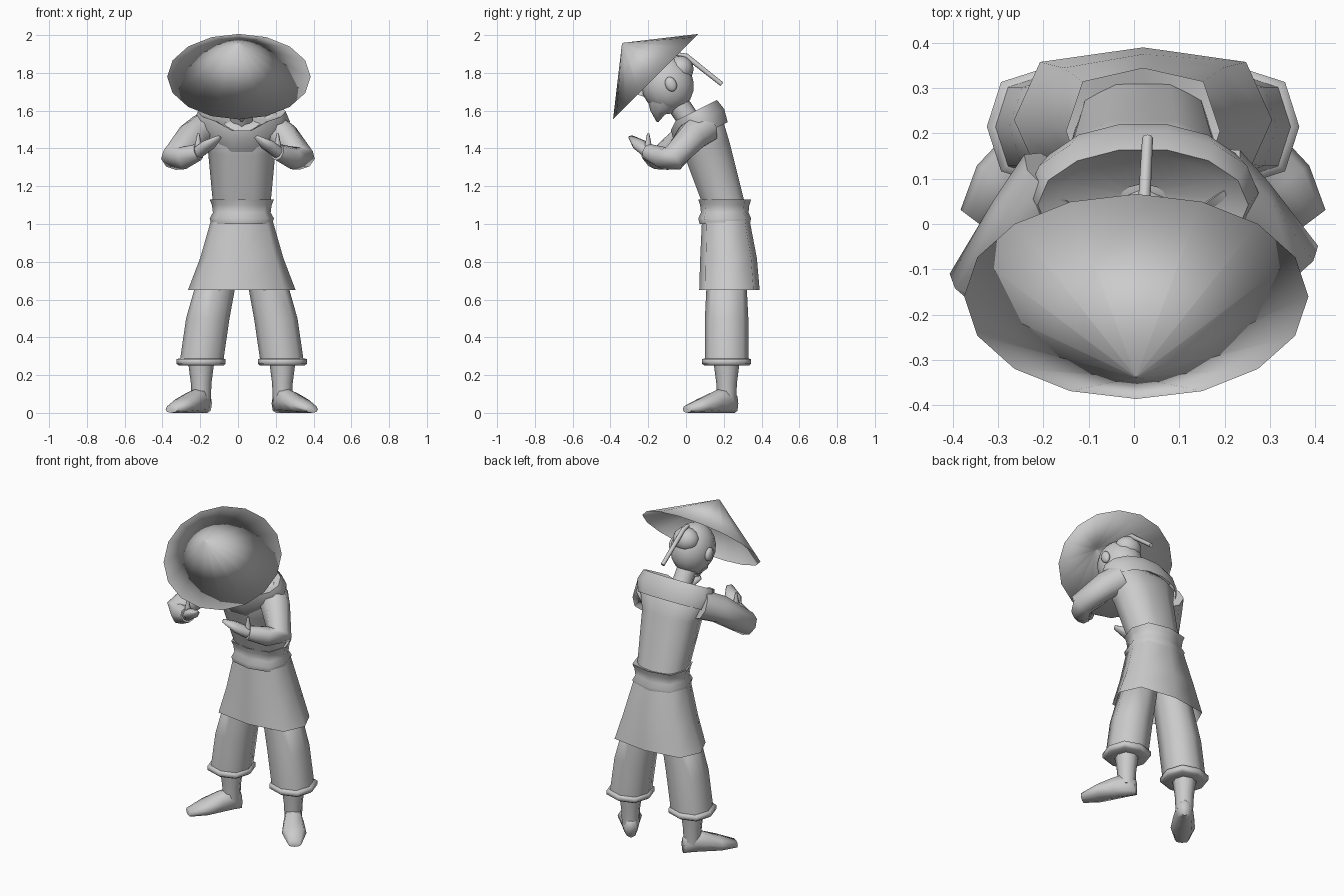
import bpy, bmesh, math
from mathutils import Vector

cube = bpy.data.objects.get("Cube")
if cube:
    bpy.data.objects.remove(cube, do_unlink=True)

COLOUR = (.6, .6, .6, 1)
grey = bpy.data.materials.new("plain_grey")
grey.use_nodes = True
grey.diffuse_color = COLOUR
grey.node_tree.nodes["Principled BSDF"].inputs["Base Color"].default_value = COLOUR

MID = .02             # the body stands slightly off centre
UP = Vector((0, 0, 1))
ACROSS = Vector((1, 0, 0))
LEAN = Vector((0, -.5, 1)).normalized()


def finish(name, mesh_builder, smooth=80):
    """Turn a bmesh into a smooth shaded grey object."""
    bmesh.ops.recalc_face_normals(mesh_builder, faces=mesh_builder.faces)
    mesh = bpy.data.meshes.new(name)
    mesh_builder.to_mesh(mesh)
    mesh_builder.free()
    mesh.materials.append(grey)
    part = bpy.data.objects.new(name, mesh)
    bpy.context.collection.objects.link(part)
    bpy.ops.object.select_all(action='DESELECT')
    bpy.context.view_layer.objects.active = part
    part.select_set(True)
    bpy.ops.object.shade_smooth_by_angle(angle=math.radians(smooth))
    return part


def squared(value, power):
    """Push a sine or cosine outwards for boxier cross-sections."""
    return math.copysign(abs(value) ** power, value)


def skin(name, points, sizes, axis=None, across=ACROSS, sides=8, power=1, capped=True, smooth=80):
    """Skin rings along a path; each size is the pair of ring radii."""
    points = [Vector(point) for point in points]
    builder = bmesh.new()
    rings = []
    for index, (point, size) in enumerate(zip(points, sizes)):
        before = points[max(index - 1, 0)]
        after = points[min(index + 1, len(points) - 1)]
        normal = (axis or after - before).normalized()
        wide = (across - normal * across.dot(normal)).normalized() * size[0]
        deep = normal.cross(wide.normalized()) * size[1]
        ring = []
        for side in range(sides):
            angle = math.tau * side / sides
            ring.append(builder.verts.new(
                point + wide * squared(math.cos(angle), power)
                + deep * squared(math.sin(angle), power)))
        rings.append(ring)
    for lower, upper in zip(rings, rings[1:]):
        for side in range(sides):
            following = (side + 1) % sides
            builder.faces.new((lower[side], lower[following], upper[following], upper[side]))
    if capped:
        builder.faces.new(rings[0])
        builder.faces.new(rings[-1])
    return finish(name, builder, smooth)


def tube(name, points, radii, **options):
    """Round tube along a path."""
    return skin(name, points, [(radius, radius) for radius in radii], **options)


def stack(name, base, axis, size, profile, **options):
    """Scaled rings along a straight axis; profile holds (height, scale)."""
    base = Vector(base)
    points = [base + axis * height for height, scale in profile]
    sizes = [(size[0] * scale, size[1] * scale) for height, scale in profile]
    return skin(name, points, sizes, axis=axis, **options)


def ball(name, centre, radii, tilt=0):
    builder = bmesh.new()
    bmesh.ops.create_uvsphere(builder, u_segments=14, v_segments=10, radius=1)
    part = finish(name, builder)
    part.location, part.scale, part.rotation_euler.x = centre, radii, tilt


# Torso, leaning forwards from the waist and widening to the shoulders
waist, chest, yoke, shoulders = [(MID, depth, height) for depth, height in (
    (.21, 1.08), (.11, 1.4), (.08, 1.5), (.06, 1.56))]
skin("torso", (waist, chest, yoke, shoulders),
     ((.15, .11), (.18, .13), (.22, .13), (.19, .1)), sides=10, power=.8)

# Wide cowl collar, drooping to a point in front
collar = stack("collar", shoulders, LEAN, (.25, .15),
               ((-.09, .92), (-.02, 1.02), (.04, .93), (.02, .75), (0, .2)),
               sides=14, capped=False)
for vertex in collar.data.vertices:
    if vertex.co.y < .02:
        vertex.co.z -= max(0, .07 - abs(vertex.co.x - MID) * .6)

# Sash and flared tunic skirt
stack("sash", (MID, .205, 1), UP, (.17, .14),
      ((0, .95), (.03, 1), (.06, .9), (.1, .93), (.13, 1), (.11, .6)),
      power=.7, capped=False)
skin("tunic_skirt", ((MID, .23, .65), (MID, .225, .82), (MID, .21, 1.03)),
     ((.285, .16), (.22, .15), (.16, .125)), axis=UP, power=.65, capped=False)

# Neck, head and face
tube("neck", ((MID, .05, 1.5), (MID, -.06, 1.66)), (.06, .06))
ball("head", (MID, -.1, 1.74), (.125, .14, .15), tilt=.4)
ball("hair_crown", (MID, -.03, 1.82), (.08, .07, .07))
tube("jaw", ((MID, -.1, 1.7), (MID, -.13, 1.62), (MID, -.15, 1.59), (MID, -.15, 1.54)),
     (.11, .08, .04, .005))
tube("nose", ((MID, -.22, 1.74), (MID, -.24, 1.68)), (.01, .02))
tube("hair_queue", ((MID, -.05, 1.9), (MID, 0, 1.89), (.03, .19, 1.74)), (.01, .014, .012))

# Conical hat, tipped forwards over the face, with a hollow underside
stack("straw_hat", (.005, -.16, 1.78), Vector((0, -1, 1)).normalized(), (.38, .32),
      ((.24, .01), (0, 1), (.25, .01)), sides=16, smooth=180)

for side, name in ((1, "left_"), (-1, "right_")):
    ball(name + "ear", (MID + side * .125, -.08, 1.74), (.02, .03, .04), tilt=.4)

    # Sleeve with a bent elbow; the right elbow sits further forwards
    shoulder = Vector((side * .17, .1, 1.51))
    elbow = Vector((side * .34, -.1 + side * .03, 1.345))
    wrist = Vector((side * .21, -.2, 1.38))
    fingertips = Vector((side * .1, -.29, 1.46))
    tube(name + "sleeve",
         (shoulder, shoulder.lerp(elbow, .4) + UP * .02, elbow,
          elbow.lerp(wrist, .4) - UP * .01, wrist),
         (.09, .085, .07, .06, .045), across=UP)

    # Flat hand and thumb
    skin(name + "hand", (wrist, wrist.lerp(fingertips, .5), fingertips),
         ((.035, .035), (.03, .05), (.01, .02)), across=UP)
    tube(name + "thumb", (wrist, wrist + UP * .1), (.025, .006))

    # Trouser leg with a rolled cuff
    hip, knee, shin = [Vector((MID + side * out, .215, height))
                       for out, height in ((.11, .8), (.18, .5), (.215, .26))]
    tube(name + "trouser_leg", (hip, knee, shin), (.1, .115, .115), axis=UP, power=.8)
    stack(name + "cuff", shin, UP, (.13, .13),
          ((.03, .8), (.025, 1), (0, 1), (-.01, .9), (-.01, .5)), power=.8, capped=False)

    # Ankle and outward-turned shoe
    heel = shin * 1
    heel.z = .06
    tube(name + "ankle", (heel, heel + UP * .1, shin), (.05, .055, .068), axis=UP)
    forwards = Vector((side * .6, -.8, 0))
    shoe = ((-.055, .03, .05), (0, .05, .07), (.07, .06, .06), (.16, .07, .04), (.26, .04, .02))
    skin(name + "shoe", [heel + forwards * reach + UP * (height - heel.z)
                         for reach, width, height in shoe],
         [(width, height) for reach, width, height in shoe],
         axis=forwards, across=ACROSS * side, power=.8)
